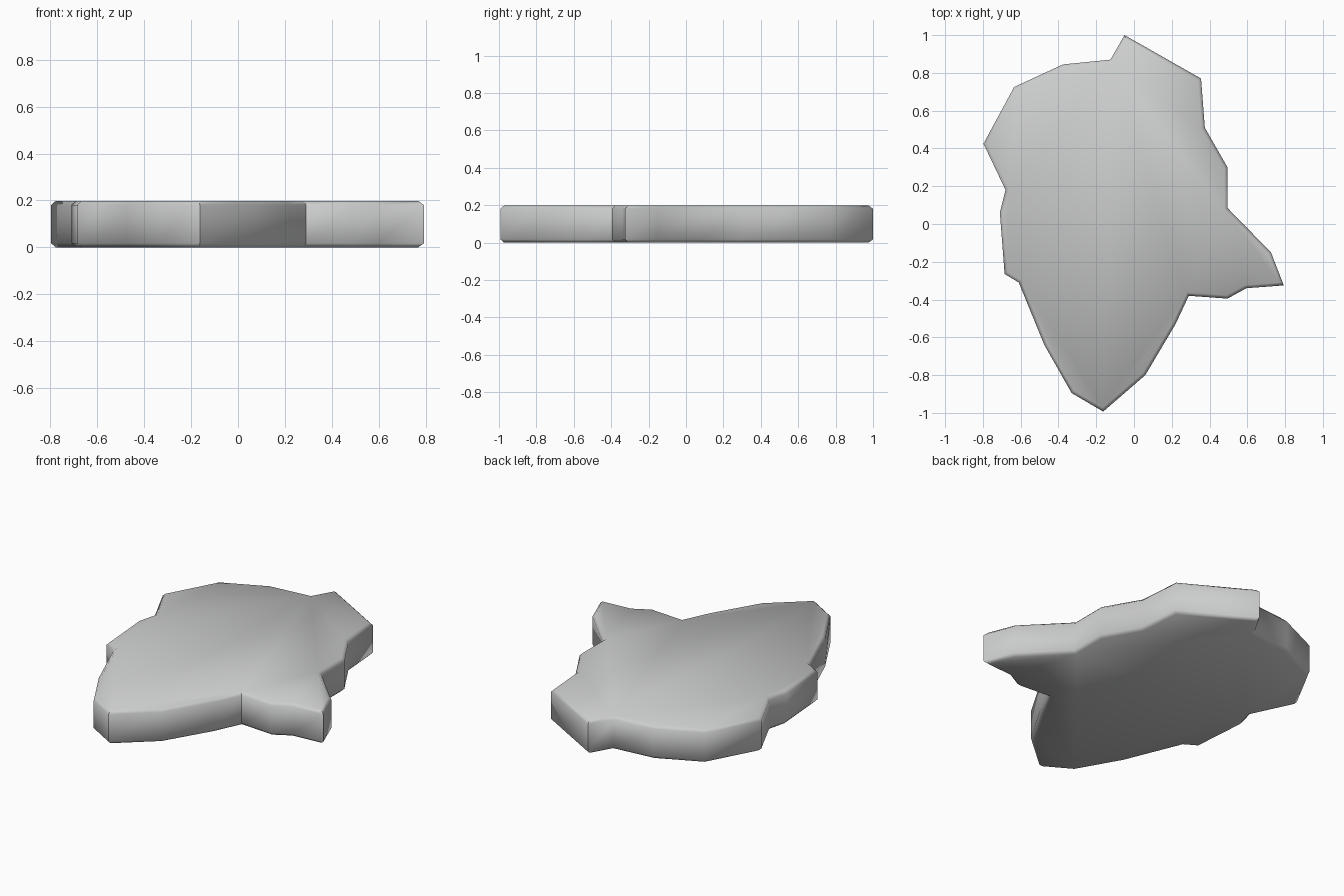
import bpy, bmesh

if "Cube" in bpy.data.objects:
    bpy.data.objects.remove(bpy.data.objects["Cube"])

# Outline of the slab, seen from above
outline = [(-0.05, 1.0), (-0.125, 0.87), (-0.375, 0.845), (-0.635, 0.725),
           (-0.797, 0.425), (-0.68, 0.18), (-0.71, 0.06), (-0.685, -0.265),
           (-0.61, -0.31), (-0.475, -0.64), (-0.33, -0.895), (-0.163, -0.993),
           (0.06, -0.80), (0.22, -0.53), (0.29, -0.38), (0.495, -0.395),
           (0.595, -0.34), (0.793, -0.325), (0.725, -0.15), (0.495, 0.085),
           (0.495, 0.30), (0.375, 0.51), (0.355, 0.77)]
HEIGHT = 0.198
CHAMFER = 0.017

# Extruded slab with chamfered top and bottom rims
bm = bmesh.new()
base = bm.faces.new([bm.verts.new((x, y, 0)) for x, y in outline])
top = bmesh.ops.extrude_face_region(bm, geom=[base], use_keep_orig=True)
verts = [v for v in top["geom"] if isinstance(v, bmesh.types.BMVert)]
bmesh.ops.translate(bm, verts=verts, vec=(0, 0, HEIGHT))
bmesh.ops.recalc_face_normals(bm, faces=bm.faces[:])
rims = [e for e in bm.edges if abs(e.verts[0].co.z - e.verts[1].co.z) < 1e-5]
bmesh.ops.bevel(bm, geom=rims, offset=CHAMFER, segments=1, affect='EDGES',
                profile=0.5, clamp_overlap=False)
bmesh.ops.recalc_face_normals(bm, faces=bm.faces[:])

mesh = bpy.data.meshes.new("stone_slab")
bm.to_mesh(mesh)
bm.free()
slab = bpy.data.objects.new("stone_slab", mesh)
bpy.context.collection.objects.link(slab)

# Single pale grey stone colour
stone = bpy.data.materials.new("pale grey stone")
stone.diffuse_color = (0.6, 0.61, 0.605, 1)
stone.use_nodes = True
stone.node_tree.nodes["Principled BSDF"].inputs["Base Color"].default_value = stone.diffuse_color
mesh.materials.append(stone)

# Soft rim, crisp outline corners
bpy.context.view_layer.objects.active = slab
slab.select_set(True)
bpy.ops.object.shade_smooth_by_angle(angle=0.82)
